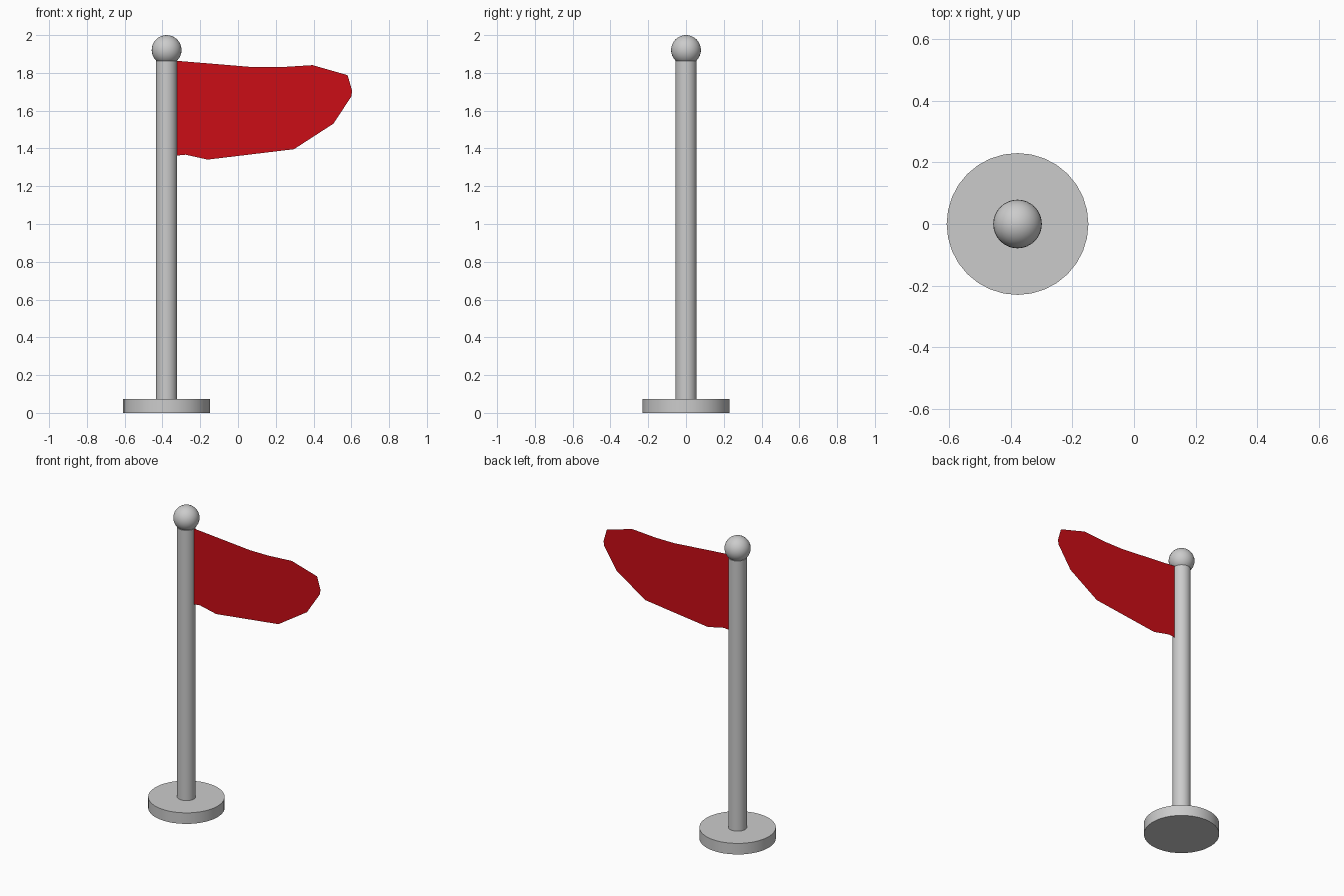
import bpy, bmesh

if "Cube" in bpy.data.objects:
    bpy.data.objects.remove(bpy.data.objects["Cube"])

POLE_X = -0.378


def cylinder(name, radius, z0, z1):
    bpy.ops.mesh.primitive_cylinder_add(vertices=32, radius=radius, depth=z1 - z0,
                                        location=(POLE_X, 0, (z0 + z1) / 2))
    obj = bpy.context.object
    obj.name = name
    bpy.ops.object.shade_smooth_by_angle()
    return obj


# Round foot and upright pole
cylinder("base", 0.23, 0, 0.073)
cylinder("pole", 0.056, 0.073, 1.862)

# Ball on top of the pole
bpy.ops.mesh.primitive_uv_sphere_add(segments=32, ring_count=16, radius=0.079,
                                     location=(POLE_X, 0, 1.921))
bpy.context.object.name = "finial_ball"
bpy.ops.object.shade_smooth_by_angle()

# Flat cloth, cut as a single outline in the y = 0 plane
outline = [(-0.325, 1.864), (0.087, 1.83), (0.22, 1.83), (0.394, 1.841),
           (0.58, 1.788), (0.604, 1.706), (0.60, 1.675), (0.505, 1.531),
           (0.296, 1.396), (-0.16, 1.341), (-0.278, 1.367), (-0.325, 1.362)]
bm = bmesh.new()
bm.faces.new([bm.verts.new((x, 0, z)) for x, z in reversed(outline)])
bm.normal_update()
mesh = bpy.data.meshes.new("flag")
bm.to_mesh(mesh)
bm.free()
flag = bpy.data.objects.new("flag", mesh)
bpy.context.collection.objects.link(flag)

red = bpy.data.materials.new("red_cloth")
red.diffuse_color = (0.6, 0.004, 0.008, 1)
red.use_nodes = True
red.node_tree.nodes["Principled BSDF"].inputs["Base Color"].default_value = red.diffuse_color
mesh.materials.append(red)
